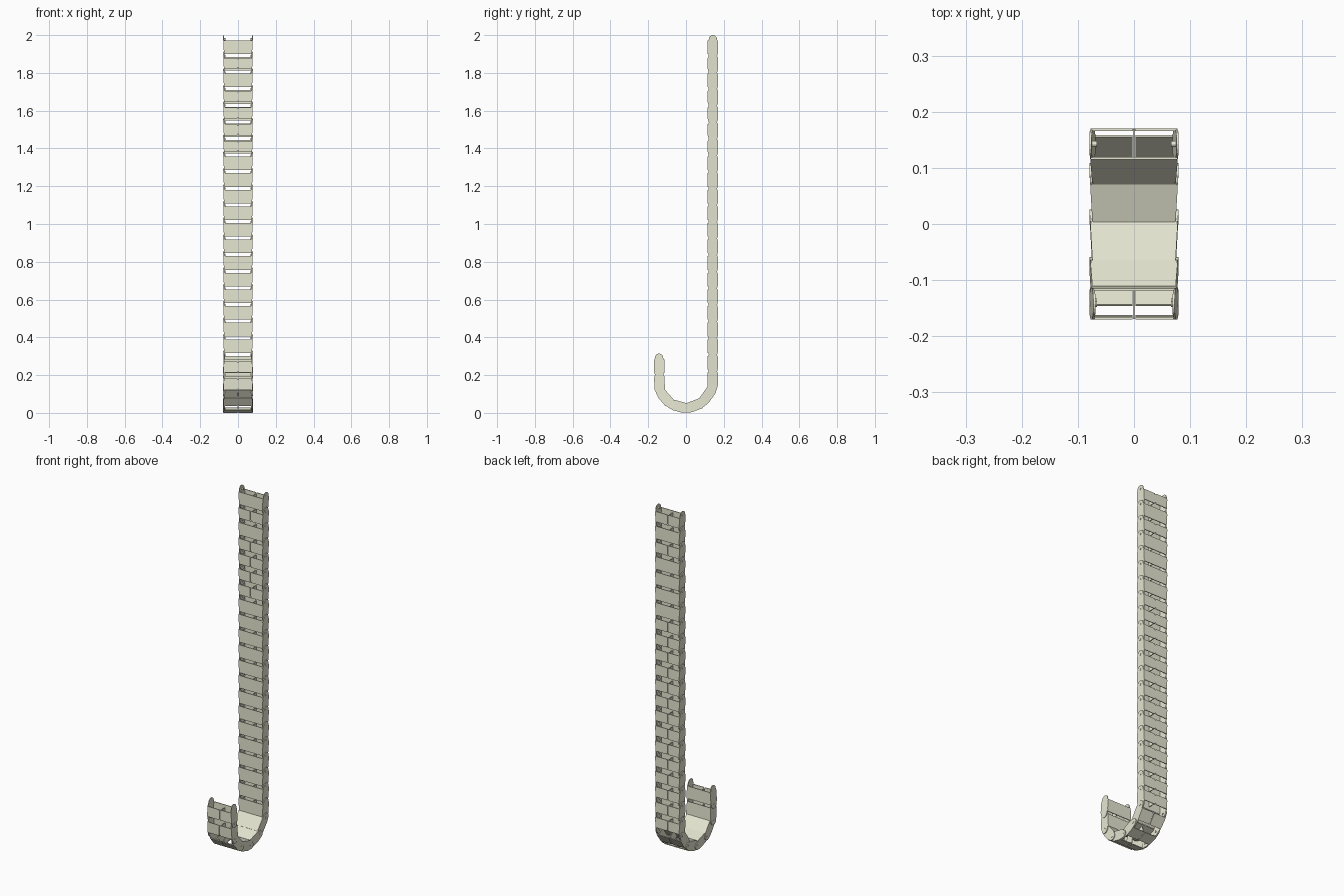
import bpy, bmesh, math
from mathutils import Matrix, Vector

if "Cube" in bpy.data.objects:
    bpy.data.objects.remove(bpy.data.objects["Cube"])

L = 0.0879                      # link pitch (hinge to hinge)
R, H, T = 0.022, 0.0275, 0.004  # end radius, half depth, wall thickness

mat = bpy.data.materials.new("cream_plastic")
mat.diffuse_color = (0.80, 0.80, 0.65, 1)
mat.use_nodes = True
mat.node_tree.nodes["Principled BSDF"].inputs["Base Color"].default_value = mat.diffuse_color


def edge_x(t):
    """Outer half width: each link tapers so it nests in the one before."""
    return 0.0785 - 0.0048 * t / L


def prism(bm, a, b):
    """Solid between two matching outlines."""
    va = [bm.verts.new(p) for p in a]
    vb = [bm.verts.new(p) for p in b]
    bm.faces.new(va)
    bm.faces.new(vb[::-1])
    n = len(va)
    for i in range(n):
        bm.faces.new((va[i], vb[i], vb[(i + 1) % n], va[(i + 1) % n]))


def slab(bm, t0, t1, n0, n1, xa, xb):
    """Bar across the link; xa and xb give the x limits along t."""
    ring = [(t0, n0), (t1, n0), (t1, n1), (t0, n1)]
    prism(bm, [(xa(t), t, n) for t, n in ring], [(xb(t), t, n) for t, n in ring])


# Link mesh in local axes: x across, y along the chain, z towards the outside
bm = bmesh.new()
outline = []
for i in range(9):              # wide hinge end
    a = math.radians(90 + 22.5 * i)
    outline.append((R * math.cos(a), R * math.sin(a)))
outline += [(0.018, -H), (0.070, -H)]
for i in range(9):              # narrow hinge end
    a = math.radians(-90 + 22.5 * i)
    outline.append((L + R * math.cos(a), R * math.sin(a)))
outline += [(0.070, H), (0.018, H)]

for s in (-1, 1):
    # side plate
    prism(bm, [(s * edge_x(t), t, n) for t, n in outline],
          [(s * (edge_x(t) - T), t, n) for t, n in outline])
    # hinge pin
    ring = [(0.0055 * math.cos(k * math.pi / 6), 0.0055 * math.sin(k * math.pi / 6))
            for k in range(12)]
    prism(bm, [(s * 0.0797, t, n) for t, n in ring],
          [(s * 0.066, t, n) for t, n in ring])
    # half lid on the outside, split at the middle
    slab(bm, 0.010, 0.069, H - T, H, lambda t: s * 0.003,
         lambda t: s * (edge_x(t) - 0.001))
# full lid on the inside
slab(bm, 0.006, 0.078, -H, -H + T,
     lambda t: -edge_x(t) + 0.001, lambda t: edge_x(t) - 0.001)
# centre divider
slab(bm, 0.016, 0.062, -H + T, H - 0.001, lambda t: -0.002, lambda t: 0.002)
bmesh.ops.recalc_face_normals(bm, faces=bm.faces)
mesh = bpy.data.meshes.new("chain_link")
bm.to_mesh(mesh)
bm.free()
mesh.materials.append(mat)

# Hinge positions (y, z): straight run, then the bend and the short hook
pins = [(0.1425, 1.978 - i * L) for i in range(22)]
pins += [(0.087, 0.054), (0.004, 0.023), (-0.081, 0.046),
         (-0.138, 0.112), (-0.1425, 0.204), (-0.1425, 0.292)]
flipped = {1, 3, 4, 5, 6}       # links mounted with the split lid inward

for i, (p, q) in enumerate(zip(pins, pins[1:])):
    a, b = Vector((0, *p)), Vector((0, *q))
    along = (b - a).normalized()
    out = Vector((0, -along.z, along.y))
    if i in flipped:
        out = -out
    across = along.cross(out)
    m = Matrix((across, along, out)).transposed().to_4x4()
    scale = Matrix.Diagonal((1, (b - a).length / L, 1, 1))
    ob = bpy.data.objects.new(f"chain_link_{i + 1:02d}", mesh)
    ob.matrix_world = Matrix.Translation(a) @ m @ scale
    bpy.context.collection.objects.link(ob)
